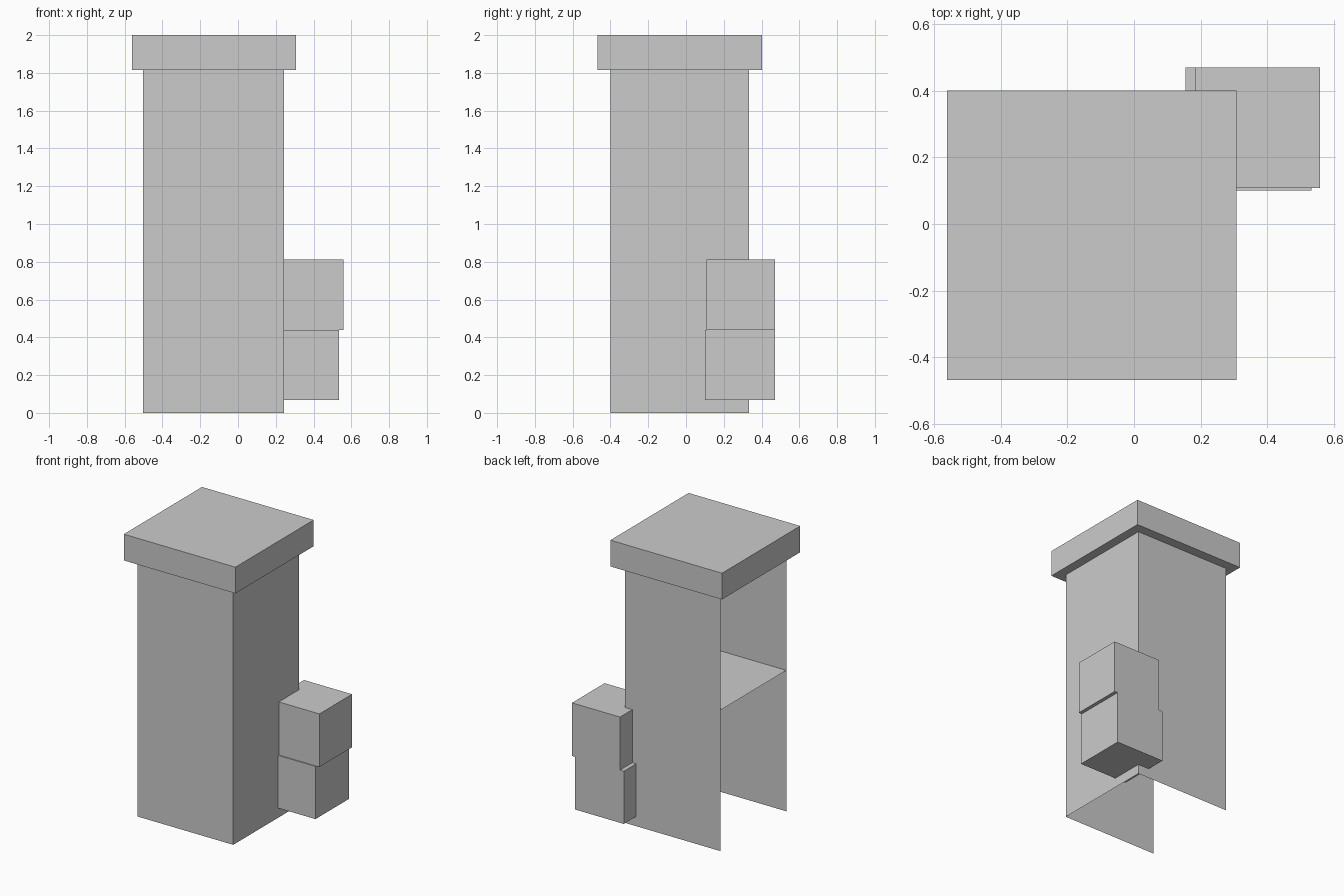
import bpy, bmesh
from mathutils import Vector

if "Cube" in bpy.data.objects:
    bpy.data.objects.remove(bpy.data.objects["Cube"])


def box(name, lo, hi, open_sides=(), shelf_z=None):
    """Axis-aligned box; faces whose normal is in open_sides are left out."""
    lo, hi = Vector(lo), Vector(hi)
    size, mid = hi - lo, (lo + hi) / 2
    bm = bmesh.new()
    bmesh.ops.create_cube(bm, size=1)
    bm.normal_update()
    gone = [f for f in bm.faces if any(f.normal.dot(Vector(d)) > 0.9 for d in open_sides)]
    bmesh.ops.delete(bm, geom=gone, context='FACES')
    for v in bm.verts:
        v.co = Vector(a * b for a, b in zip(v.co, size)) + mid
    if shelf_z is not None:
        corners = [(lo.x, lo.y), (hi.x, lo.y), (hi.x, hi.y), (lo.x, hi.y)]
        bm.faces.new([bm.verts.new((x, y, shelf_z)) for x, y in corners])
    mesh = bpy.data.meshes.new(name)
    bm.to_mesh(mesh)
    bm.free()
    obj = bpy.data.objects.new(name, mesh)
    bpy.context.collection.objects.link(obj)
    return obj


# Thin-walled column: open on the left, below and under the cap, one inner shelf
box("column", (-0.502, -0.40, 0), (0.243, 0.334, 1.815),
    open_sides=[(-1, 0, 0), (0, 0, -1), (0, 0, 1)], shelf_z=0.993)

# Overhanging cap
box("cap", (-0.562, -0.469, 1.815), (0.308, 0.402, 2.0))

# Two stacked boxes sunk into the back right corner
box("lower_box", (0.155, 0.10, 0.068), (0.534, 0.471, 0.439))
box("upper_box", (0.185, 0.108, 0.439), (0.559, 0.471, 0.813))
